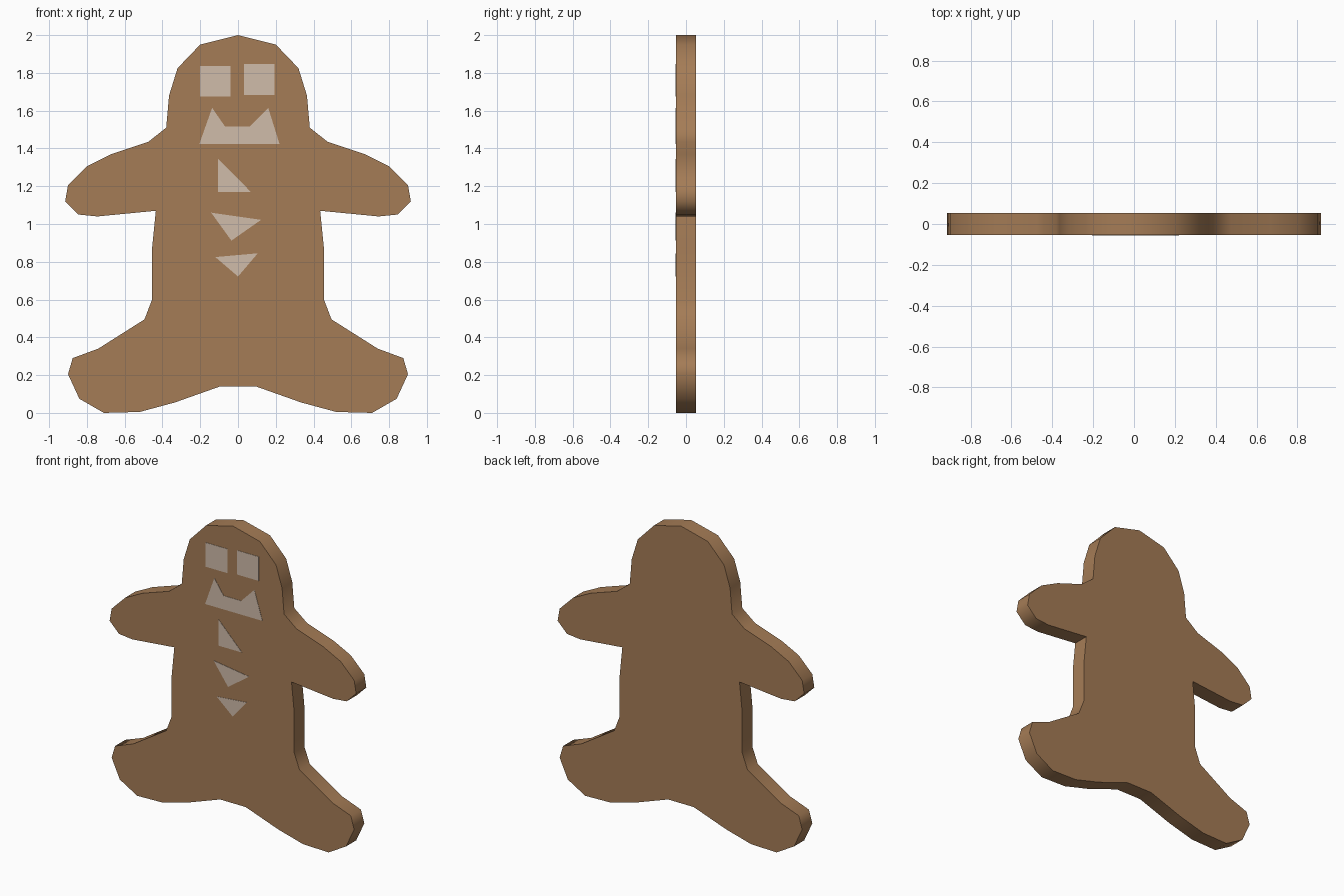
import bpy, bmesh, math

if "Cube" in bpy.data.objects:
    bpy.data.objects.remove(bpy.data.objects["Cube"])

def material(name, rgb):
    m = bpy.data.materials.new(name)
    m.diffuse_color = (*rgb, 1)
    m.use_nodes = True
    m.node_tree.nodes["Principled BSDF"].inputs["Base Color"].default_value = m.diffuse_color
    return m

biscuit = material("biscuit brown", (0.376, 0.202, 0.093))
icing = material("pale icing", (0.631, 0.503, 0.402))

def slab(name, outline, y_front, y_back, mat):
    """Extrude an x/z outline along y."""
    bm = bmesh.new()
    face = bm.faces.new([bm.verts.new((x, y_front, z)) for x, z in outline])
    ext = bmesh.ops.extrude_face_region(bm, geom=[face], use_keep_orig=True)
    verts = [g for g in ext["geom"] if isinstance(g, bmesh.types.BMVert)]
    bmesh.ops.translate(bm, verts=verts, vec=(0, y_back - y_front, 0))
    bmesh.ops.recalc_face_normals(bm, faces=bm.faces)
    mesh = bpy.data.meshes.new(name)
    bm.to_mesh(mesh)
    bm.free()
    mesh.materials.append(mat)
    ob = bpy.data.objects.new(name, mesh)
    bpy.context.collection.objects.link(ob)
    return ob

# Biscuit body: right half of the outline from crown to crotch, mirrored
half = [(0.2, 1.95), (0.32, 1.825), (0.365, 1.68), (0.38, 1.51),
        (0.475, 1.435), (0.67, 1.37), (0.80, 1.305), (0.90, 1.205),
        (0.915, 1.12), (0.845, 1.05), (0.745, 1.04), (0.435, 1.07),
        (0.455, 0.87), (0.455, 0.60), (0.495, 0.495), (0.74, 0.34),
        (0.875, 0.29), (0.90, 0.205), (0.84, 0.075), (0.71, 0.0),
        (0.52, 0.005), (0.335, 0.055), (0.095, 0.14)]
T = 0.054
body = slab("biscuit_body", [(0, 2.0)] + half + [(-x, z) for x, z in reversed(half)],
            -T, T, biscuit)
bpy.context.view_layer.objects.active = body
body.select_set(True)
bpy.ops.object.shade_smooth_by_angle(angle=math.radians(60))

# Icing details: thin plates on the front
def square(x, z, s=0.162):
    return [(x, z), (x + s, z), (x + s, z + s), (x, z + s)]

details = {
    "left_eye": square(-0.202, 1.674),
    "right_eye": square(0.031, 1.684),
    "mouth": [(-0.205, 1.423), (0.22, 1.423), (0.16, 1.615),
              (0.062, 1.515), (-0.068, 1.515), (-0.137, 1.615)],
    "top_button": [(-0.105, 1.345), (-0.105, 1.17), (0.068, 1.17)],
    "middle_button": [(-0.142, 1.06), (0.122, 1.022), (-0.035, 0.912)],
    "bottom_button": [(-0.12, 0.825), (0.105, 0.845), (0.0, 0.722)],
}
for name, outline in details.items():
    slab(name, outline, -T - 0.002, -T + 0.002, icing)
